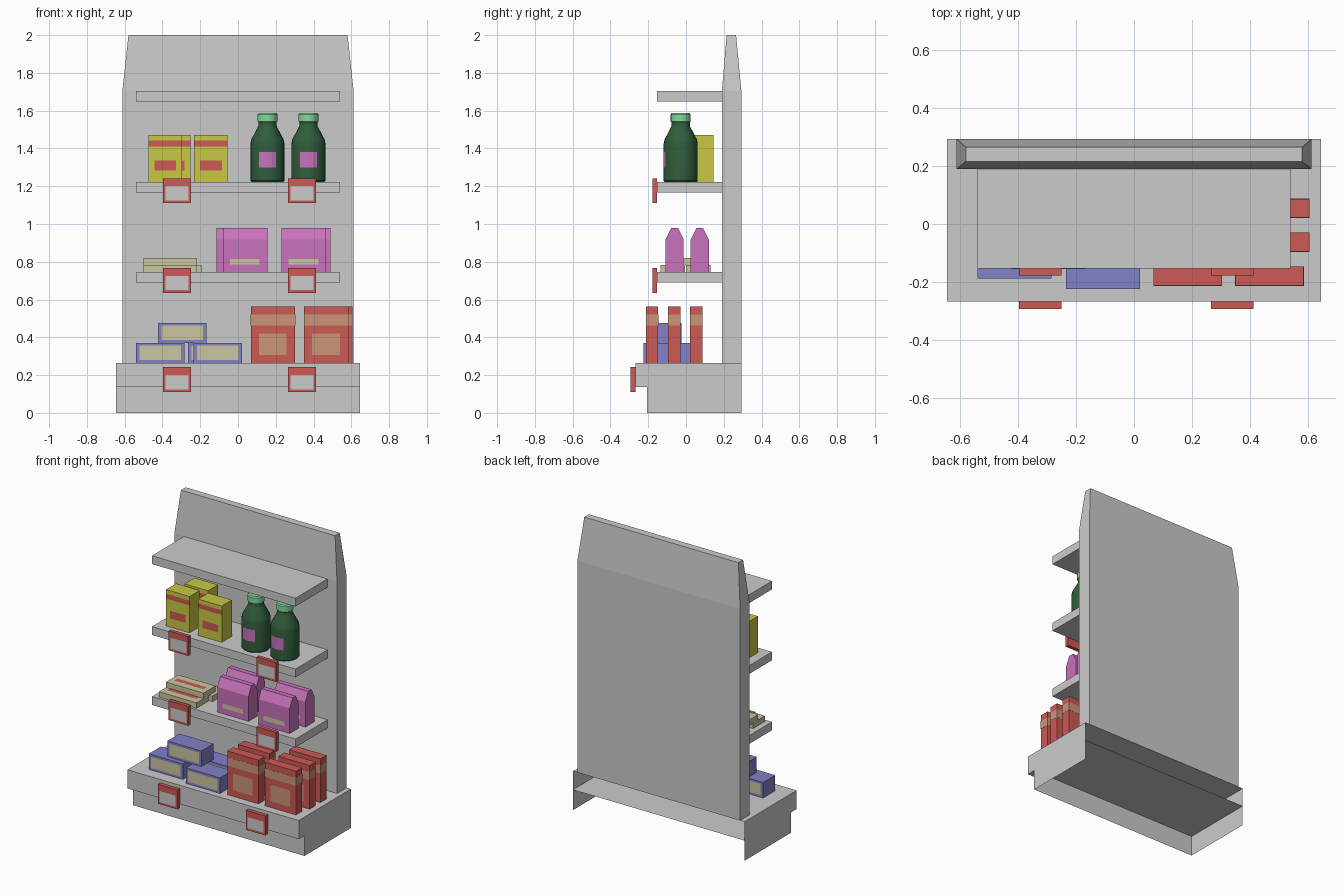
import bpy, bmesh, math

if "Cube" in bpy.data.objects:
    bpy.data.objects.remove(bpy.data.objects["Cube"])


def mat(name, rgb):
    m = bpy.data.materials.new(name)
    m.diffuse_color = (*rgb, 1)
    m.use_nodes = True
    m.node_tree.nodes["Principled BSDF"].inputs["Base Color"].default_value = m.diffuse_color
    return m


RED = mat("red", (0.61, 0.10, 0.09))
YELLOW = mat("yellow", (0.58, 0.58, 0.06))
PINK = mat("pink", (0.58, 0.17, 0.50))
BLUE = mat("blue", (0.22, 0.22, 0.58))
CREAM = mat("cream", (0.60, 0.57, 0.35))
TAN = mat("tan", (0.60, 0.30, 0.19))
GREEN = mat("dark_green", (0.03, 0.11, 0.045))
MINT = mat("mint", (0.22, 0.70, 0.35))


def finish(name, bm, m=None, normals=True):
    if normals:
        bmesh.ops.recalc_face_normals(bm, faces=bm.faces[:])
    me = bpy.data.meshes.new(name)
    bm.to_mesh(me)
    bm.free()
    ob = bpy.data.objects.new(name, me)
    bpy.context.collection.objects.link(ob)
    if m:
        me.materials.append(m)
    return ob


def faces(name, polys, m=None):
    bm = bmesh.new()
    for p in polys:
        bm.faces.new([bm.verts.new(v) for v in p])
    bmesh.ops.remove_doubles(bm, verts=bm.verts[:], dist=1e-5)
    return finish(name, bm, m, False)


def loft(name, rings, m=None):
    """Closed solid through rings of equal length."""
    bm = bmesh.new()
    vs = [[bm.verts.new(v) for v in r] for r in rings]
    n = len(vs[0])
    for a, b in zip(vs, vs[1:]):
        for i in range(n):
            j = (i + 1) % n
            bm.faces.new((a[i], a[j], b[j], b[i]))
    bm.faces.new(vs[0][::-1])
    bm.faces.new(vs[-1])
    return finish(name, bm, m)


def rect(x0, x1, y0, y1, z):
    return [(x0, y0, z), (x1, y0, z), (x1, y1, z), (x0, y1, z)]


def box(name, x0, x1, y0, y1, z0, z1, m=None):
    return loft(name, [rect(x0, x1, y0, y1, z0), rect(x0, x1, y0, y1, z1)], m)


def front_decal(name, x0, x1, y, z0, z1, m=None):
    y -= 0.001
    return faces(name, [[(x0, y, z0), (x1, y, z0), (x1, y, z1), (x0, y, z1)]], m)


def back_decal(name, x0, x1, y, z0, z1, m=None):
    y += 0.001
    return faces(name, [[(x1, y, z0), (x0, y, z0), (x0, y, z1), (x1, y, z1)]], m)


# Base: thin shell, open at the back and underneath
W, B, F, P, T, M = 0.645, 0.293, -0.268, -0.206, 0.265, 0.138
shell = [rect(-W, W, F, B, T),
         rect(-W, W, F, B, M)[::-1],
         [(-W, F, M), (W, F, M), (W, F, T), (-W, F, T)],
         [(-W, P, 0), (W, P, 0), (W, P, M), (-W, P, M)]]
for s in (1, -1):
    for y, z0, z1 in ((F, M, T), (P, 0, M)):
        q = [(s * W, y, z0), (s * W, B, z0), (s * W, B, z1), (s * W, y, z1)]
        shell.append(q[::s])
faces("base", shell)

# Back panel with tapered top
loft("back_panel", [rect(-0.612, 0.612, 0.19, B, T),
                    rect(-0.612, 0.612, 0.19, B, 1.705),
                    rect(-0.58, 0.58, 0.215, 0.265, 2.0)])

# Shelves
S1, S2, S3 = 0.747, 1.223, 1.705
for top in (S1, S2, S3):
    box("shelf", -0.54, 0.54, -0.153, 0.19, top - 0.057, top)

# Price tags
for y, z in ((-0.153, 1.11), (-0.153, 0.635), (F, 0.11)):
    for x in (-0.397, 0.265):
        box("price_tag", x, x + 0.147, y - 0.025, y, z, z + 0.132, RED)
        front_decal("tag_card", x + 0.013, x + 0.134, y - 0.025, z + 0.015, z + 0.09)

# Tall red cartons on the base
for x, y in ((0.068, -0.212), (0.068, -0.095),
             (0.35, -0.212), (0.37, -0.095), (0.37, 0.022)):
    box("red_carton", x, x + 0.235, y, y + 0.065, T, 0.562, RED)
    box("carton_band", x - 0.001, x + 0.236, y - 0.001, y + 0.066, 0.463, 0.52, TAN)
    front_decal("carton_label", x + 0.042, x + 0.19, y, 0.307, 0.42, TAN)

# Blue boxes on the base
for x, y, z in ((-0.54, -0.188, T), (-0.235, -0.224, T),
                (-0.265, -0.06, T), (-0.423, -0.155, 0.371)):
    box("blue_box", x, x + 0.256, y, y + 0.13, z, z + 0.106, BLUE)
    for f, yy in ((front_decal, y), (back_decal, y + 0.13)):
        f("blue_box_label", x + 0.018, x + 0.238, yy, z + 0.015, z + 0.091, CREAM)

# Flat cream packs on the lower shelf
for x, y, z in ((-0.5, -0.135, S1), (-0.475, -0.001, S1), (-0.5, -0.06, S1 + 0.037)):
    box("cream_pack", x, x + 0.283, y, y + 0.13, z, z + 0.037, CREAM)
    faces("cream_pack_stripe",
          [rect(x + 0.03, x + 0.25, y + 0.045, y + 0.08, z + 0.038)], RED)

# Pink bags with a pinched top
for x, y in ((-0.08, -0.108), (-0.115, 0.025), (0.23, -0.108), (0.255, 0.025)):
    x1, d = x + 0.235, 0.096
    loft("pink_bag", [rect(x, x1, y, y + d, S1), rect(x, x1, y, y + d, 0.918),
                      rect(x, x1, y + 0.03, y + d - 0.03, 0.978)], PINK)
    front_decal("bag_label", x + 0.038, x + 0.195, y, 0.786, 0.816, CREAM)

# Yellow boxes on the upper shelf
for x, y in ((-0.475, -0.095), (-0.43, 0.038), (-0.233, -0.095)):
    box("yellow_box", x, x + 0.178, y, y + 0.108, S2, 1.47, YELLOW)
    front_decal("yellow_box_band", x, x + 0.178, y, 1.41, 1.442, RED)
    front_decal("yellow_box_label", x + 0.032, x + 0.148, y, 1.283, 1.335, RED)


def lathe(name, cx, cy, prof, m, n=24):
    ob = loft(name, [[(cx + r * math.cos(2 * math.pi * i / n),
                       cy + r * math.sin(2 * math.pi * i / n), z) for i in range(n)]
                     for r, z in prof], m)
    bpy.ops.object.select_all(action='DESELECT')
    bpy.context.view_layer.objects.active = ob
    ob.select_set(True)
    bpy.ops.object.shade_smooth_by_angle(angle=math.radians(30))


# Bottles with caps and curved labels
for cx in (0.156, 0.373):
    cy, R = -0.028, 0.09
    lathe("bottle", cx, cy, [(0.085, S2), (R, S2 + 0.006), (R, 1.425), (0.086, 1.447),
                             (0.054, 1.507), (0.048, 1.52), (0.048, 1.542)], GREEN)
    lathe("bottle_cap", cx, cy, [(0.047, 1.538), (0.053, 1.543), (0.053, 1.58),
                                 (0.047, 1.588)], MINT)
    pts = [(cx + 0.0915 * math.sin(math.radians(a)), cy - 0.0915 * math.cos(math.radians(a)))
           for a in (-30, -15, 0, 15, 30)]
    faces("bottle_label", [[(*a, 1.30), (*b, 1.30), (*b, 1.38), (*a, 1.38)]
                           for a, b in zip(pts, pts[1:])], PINK)
